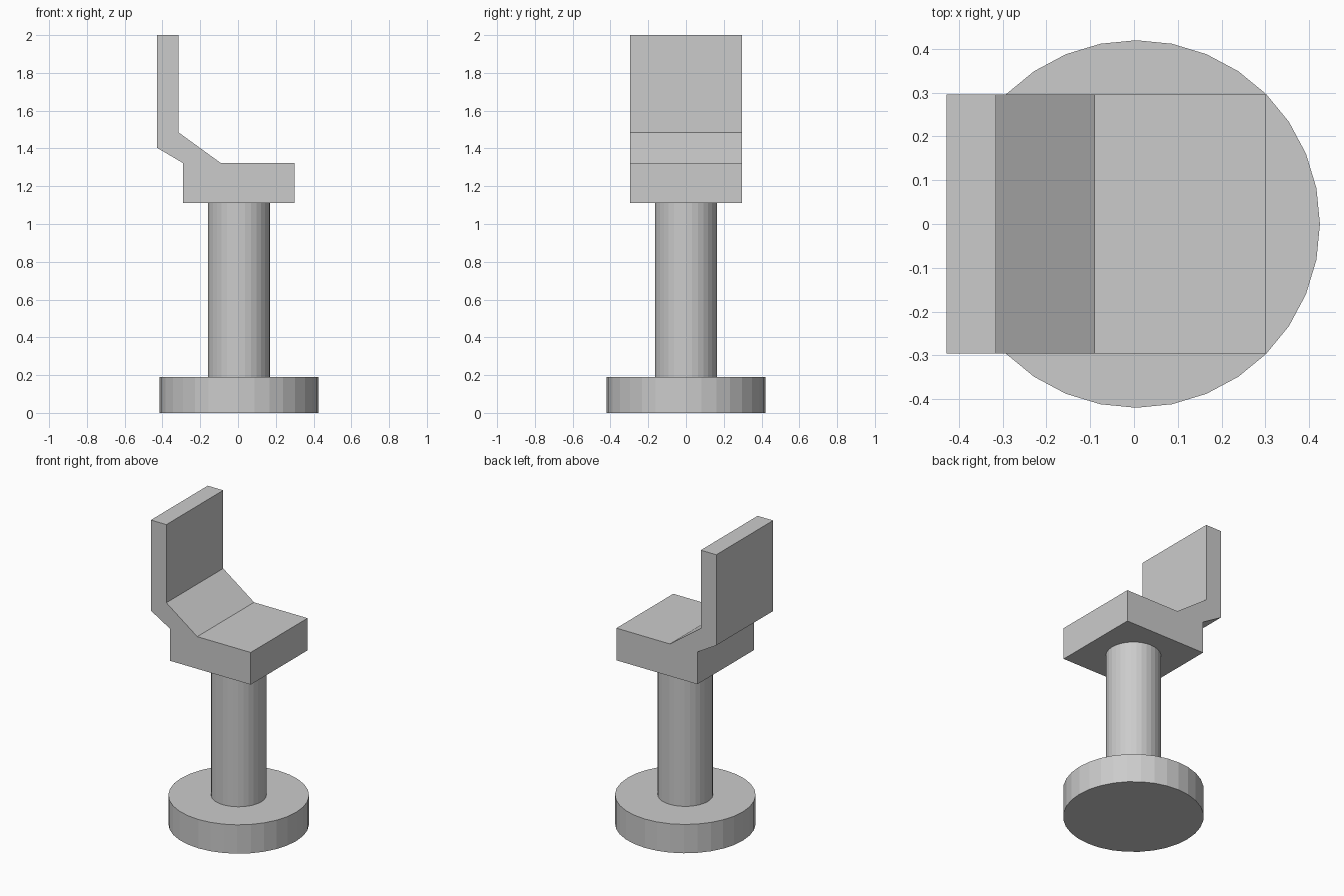
import bpy, bmesh

if "Cube" in bpy.data.objects:
    bpy.data.objects.remove(bpy.data.objects["Cube"])

CX = 0.005  # pedestal axis


def link(name, bm):
    bmesh.ops.recalc_face_normals(bm, faces=bm.faces)
    mesh = bpy.data.meshes.new(name)
    bm.to_mesh(mesh)
    bm.free()
    obj = bpy.data.objects.new(name, mesh)
    bpy.context.collection.objects.link(obj)
    return obj


def cylinder(name, radius, z0, z1):
    bm = bmesh.new()
    bmesh.ops.create_cone(bm, cap_ends=True, segments=32,
                          radius1=radius, radius2=radius, depth=z1 - z0)
    bmesh.ops.translate(bm, verts=bm.verts, vec=(CX, 0, (z0 + z1) / 2))
    return link(name, bm)


def extrude_profile(name, points, half_width):
    bm = bmesh.new()
    face = bm.faces.new([bm.verts.new((x, -half_width, z)) for x, z in points])
    new = bmesh.ops.extrude_face_region(bm, geom=[face], use_keep_orig=True)["geom"]
    verts = [g for g in new if isinstance(g, bmesh.types.BMVert)]
    bmesh.ops.translate(bm, verts=verts, vec=(0, 2 * half_width, 0))
    return link(name, bm)


# Round foot and post
cylinder("base", 0.42, 0.0, 0.19)
cylinder("post", 0.165, 0.19, 1.11)

# Seat, sloped join and backrest as one side profile
extrude_profile("seat_and_backrest", [
    (-0.29, 1.11), (0.30, 1.11), (0.30, 1.322), (-0.09, 1.322),
    (-0.315, 1.485), (-0.315, 2.0), (-0.428, 2.0), (-0.428, 1.403),
    (-0.29, 1.322)], 0.296)
